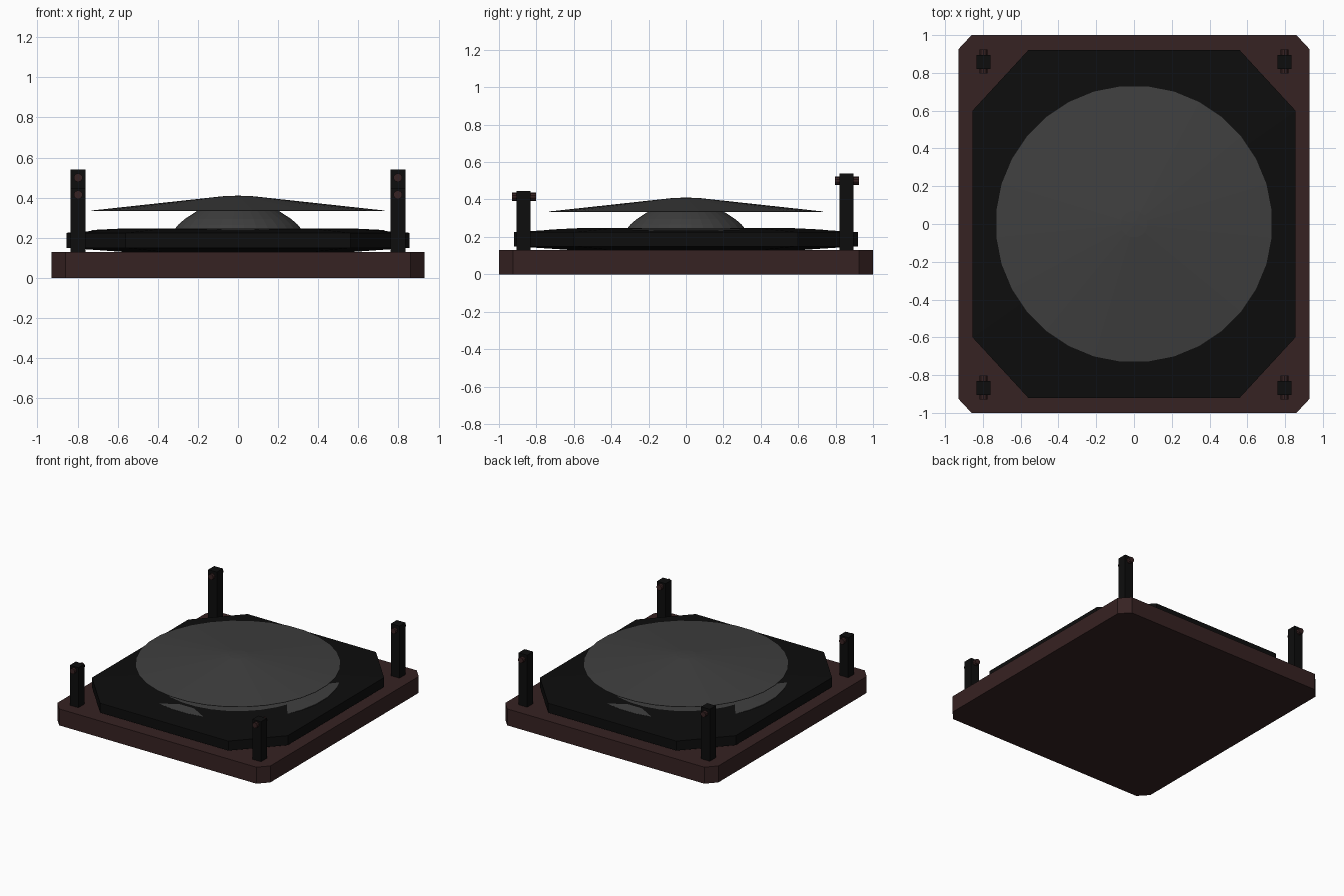
import bpy, bmesh, math
from mathutils import Matrix

cube = bpy.data.objects.get("Cube")
if cube:
    bpy.data.objects.remove(cube, do_unlink=True)


def material(name, colour):
    m = bpy.data.materials.new(name)
    m.use_nodes = True
    m.diffuse_color = (*colour, 1)
    m.node_tree.nodes["Principled BSDF"].inputs["Base Color"].default_value = (*colour, 1)
    return m


brown = material("dark brown wood", (0.037, 0.016, 0.016))
black = material("black", (0.004, 0.004, 0.004))
grey = material("dark grey", (0.049, 0.049, 0.049))


def finish(name, bm, mat):
    bmesh.ops.recalc_face_normals(bm, faces=bm.faces)
    mesh = bpy.data.meshes.new(name)
    bm.to_mesh(mesh)
    bm.free()
    mesh.materials.append(mat)
    ob = bpy.data.objects.new(name, mesh)
    bpy.context.collection.objects.link(ob)
    return ob


def loft(name, rings, mat):
    """Skin a stack of matching rings and cap both ends."""
    bm = bmesh.new()
    loops = [[bm.verts.new(p) for p in ring] for ring in rings]
    n = len(loops[0])
    for a, b in zip(loops, loops[1:]):
        for i in range(n):
            j = (i + 1) % n
            bm.faces.new((a[i], a[j], b[j], b[i]))
    bm.faces.new(loops[0][::-1])
    bm.faces.new(loops[-1])
    return finish(name, bm, mat)


def octagon(x, y, cx, cy, z, s=1):
    """Rectangle with cut corners; cx, cy are where the cuts begin."""
    quarter = [(x, cy), (cx, y)]
    pts = quarter + [(-a, b) for a, b in quarter[::-1]]
    pts += [(-a, -b) for a, b in pts]
    return [(a * s, b * s, z) for a, b in pts]


def circle(r, z, n=32):
    return [(r * math.cos((i + 0.5) * math.tau / n),
             r * math.sin((i + 0.5) * math.tau / n), z) for i in range(n)]


def lathe(name, profile, mat):
    return loft(name, [circle(r, z) for r, z in profile], mat)


def box(name, size, centre, mat):
    bm = bmesh.new()
    bmesh.ops.create_cube(bm, size=1, matrix=Matrix.Translation(centre) @ Matrix.Diagonal((*size, 1)))
    return finish(name, bm, mat)


def peg(name, radius, length, centre, mat):
    bm = bmesh.new()
    turn = Matrix.Rotation(math.pi / 2, 4, "X")
    bmesh.ops.create_cone(bm, cap_ends=True, segments=10, radius1=radius, radius2=radius,
                          depth=length, matrix=Matrix.Translation(centre) @ turn)
    return finish(name, bm, mat)


# Base board with clipped corners
loft("base_board", [octagon(0.93, 1, 0.86, 0.925, z) for z in (0, 0.13)], brown)

# Platform, thinner towards its rim on both faces
loft("platform", [octagon(0.855, 0.92, 0.56, 0.6, z, s) for z, s in
                  ((0.13, 0.67), (0.15, 1), (0.225, 1), (0.245, 0.67))], black)

# Thin disc laid on the platform, domed hub and shallow conical disc above
lathe("lower_disc", [(0.735, 0.234), (0.735, 0.239), (0.57, 0.247), (0.03, 0.247)], grey)
lathe("hub", [(0.32, 0.24), (0.30, 0.265), (0.265, 0.295), (0.2, 0.337)], grey)
lathe("upper_disc", [(0.03, 0.335), (0.735, 0.333), (0.735, 0.336), (0.07, 0.408), (0.01, 0.41)], grey)

# Corner posts, taller at the back, each with a cross peg
for side, x in (("left", 0.797), ("right", -0.797)):
    for end, y, top, peg_z in (("front", -0.868, 0.445, 0.415), ("back", 0.858, 0.54, 0.5)):
        name = f"{end}_{side}"
        box(f"{name}_post", (0.075, 0.075, top - 0.13), (x, y, (top + 0.13) / 2), black)
        peg(f"{name}_peg", 0.022, 0.128, (x, y + 0.003, peg_z), brown)
